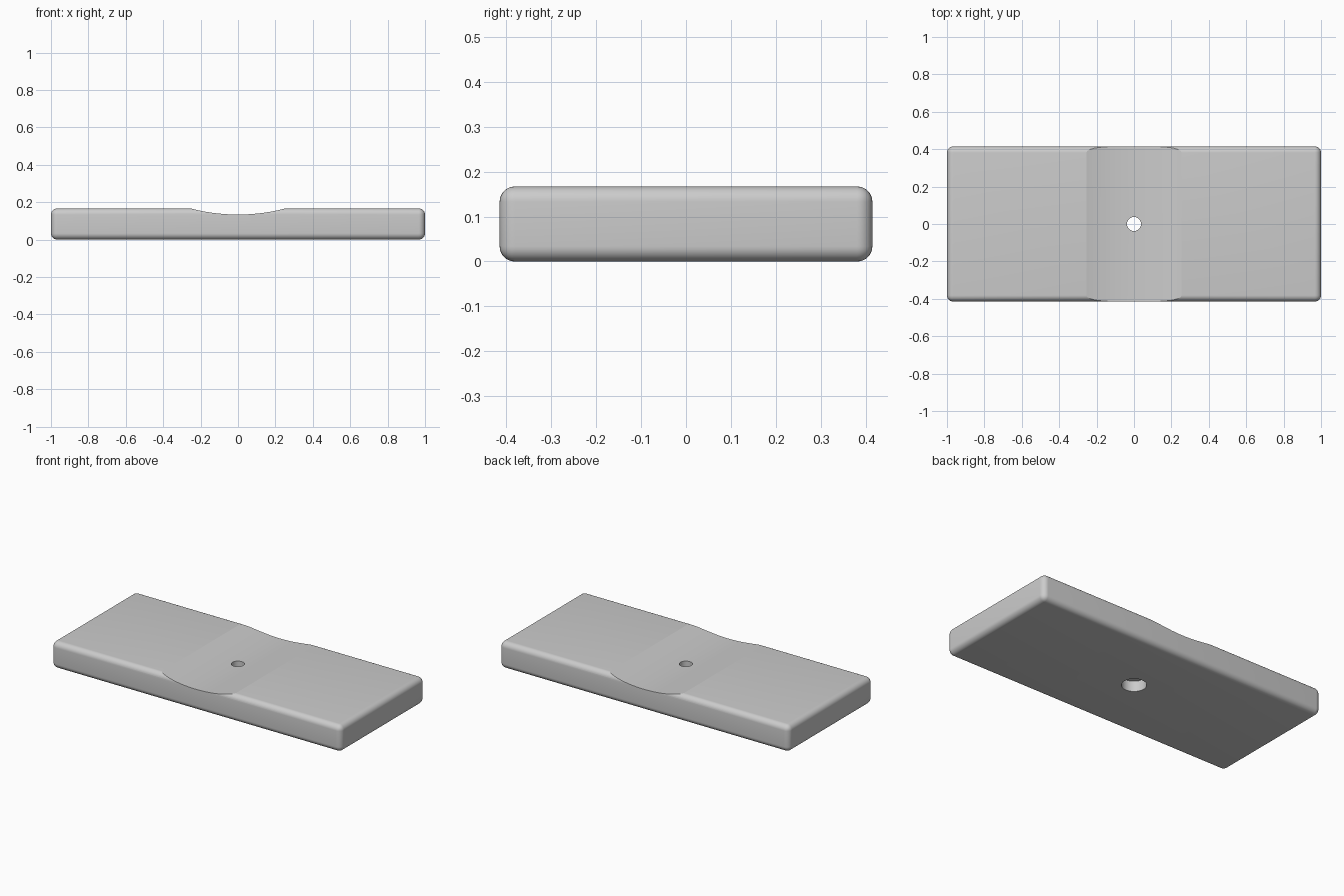
import bpy
import math

if "Cube" in bpy.data.objects:
    bpy.data.objects.remove(bpy.data.objects["Cube"])

LENGTH, WIDTH, HEIGHT = 2.0, 0.83, 0.167
EDGE_RADIUS = 0.034
GROOVE_RADIUS, GROOVE_DEPTH = 1.0, 0.033

grey = bpy.data.materials.new("plain grey")
grey.diffuse_color = (0.6, 0.6, 0.6, 1.0)
grey.use_nodes = True
grey.node_tree.nodes["Principled BSDF"].inputs["Base Color"].default_value = grey.diffuse_color


def apply_modifier(obj, mod):
    bpy.context.view_layer.objects.active = obj
    bpy.ops.object.modifier_apply(modifier=mod.name)


def cylinder(name, radius, depth, location, sides, rotation=(0, 0, 0)):
    bpy.ops.mesh.primitive_cylinder_add(vertices=sides, radius=radius, depth=depth,
                                        location=location, rotation=rotation)
    obj = bpy.context.object
    obj.name = name
    obj.hide_render = True
    return obj


def cut(obj, cutter):
    mod = obj.modifiers.new("cut", "BOOLEAN")
    mod.operation = "DIFFERENCE"
    mod.solver = "EXACT"
    mod.object = cutter
    apply_modifier(obj, mod)
    bpy.data.objects.remove(cutter, do_unlink=True)


# Flat block with rounded edges
bpy.ops.mesh.primitive_cube_add(size=1, location=(0, 0, HEIGHT / 2))
block = bpy.context.object
block.name = "rounded_block"
block.scale = (LENGTH, WIDTH, HEIGHT)
bpy.ops.object.transform_apply(location=True, rotation=True, scale=True)
block.data.materials.append(grey)
bevel = block.modifiers.new("round edges", "BEVEL")
bevel.width = EDGE_RADIUS
bevel.segments = 8
apply_modifier(block, bevel)

# Shallow groove across the top
cut(block, cylinder("groove_cutter", GROOVE_RADIUS, 1.2,
                    (0, 0, HEIGHT - GROOVE_DEPTH + GROOVE_RADIUS), 256,
                    (math.pi / 2, 0, 0)))

# Through hole, with a wider recess underneath
cut(block, cylinder("hole_cutter", 0.0375, 0.6, (0, 0, 0.1), 48))
cut(block, cylinder("recess_cutter", 0.07, 0.13, (0, 0, 0), 48))

# Smooth the rounded surfaces, keep the cut edges crisp
bpy.ops.object.select_all(action="DESELECT")
block.select_set(True)
bpy.context.view_layer.objects.active = block
bpy.ops.object.shade_smooth_by_angle(angle=math.radians(13))
